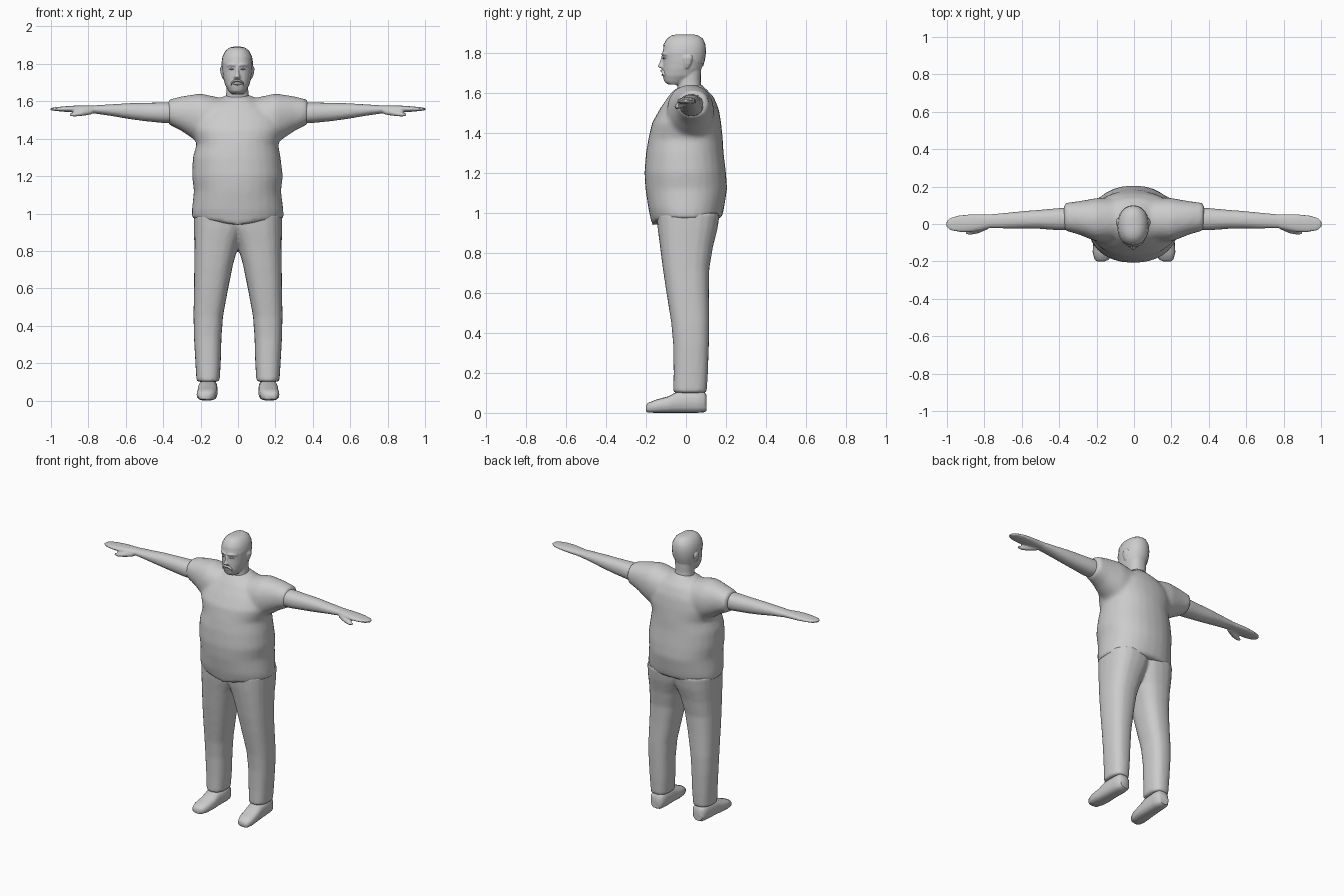
import bpy, bmesh, math
from mathutils import Vector

grey = bpy.data.materials.new("plain grey")
grey.diffuse_color = (0.6, 0.6, 0.6, 1)


def loft(bm, axis, rings, n=20, power=2.2, side=1, shift=None):
    """Skin oval rings given as (position, a_min, a_max, b_min, b_max) along an axis."""
    loops = []
    for t, a0, a1, b0, b1 in rings:
        loop = []
        for i in range(n):
            c, s = math.cos(2 * math.pi * i / n), math.sin(2 * math.pi * i / n)
            a = (a0 + a1) / 2 + (a1 - a0) / 2 * math.copysign(abs(c) ** (2 / power), c)
            b = (b0 + b1) / 2 + (b1 - b0) / 2 * math.copysign(abs(s) ** (2 / power), s)
            p = Vector({"x": (t, a, b), "y": (a, t, b), "z": (a, b, t)}[axis])
            if shift:
                p = shift(p)
            loop.append(bm.verts.new((p.x * side, p.y, p.z)))
        loops.append(loop)
    faces = [bm.faces.new(loops[0]), bm.faces.new(loops[-1])]
    for lo, hi in zip(loops, loops[1:]):
        for i in range(n):
            j = (i + 1) % n
            faces.append(bm.faces.new((lo[i], lo[j], hi[j], hi[i])))
    bmesh.ops.recalc_face_normals(bm, faces=faces)


def finish(name, bm, voxel=0, smooth=0, angle=50):
    """Make the object, optionally fusing overlapping volumes into one skin."""
    mesh = bpy.data.meshes.new(name)
    bm.to_mesh(mesh)
    bm.free()
    mesh.materials.append(grey)
    ob = bpy.data.objects.new(name, mesh)
    bpy.context.collection.objects.link(ob)
    bpy.ops.object.select_all(action="DESELECT")
    ob.select_set(True)
    bpy.context.view_layer.objects.active = ob
    if voxel:
        r = ob.modifiers.new("fuse", "REMESH")
        r.mode, r.voxel_size, r.use_smooth_shade = "VOXEL", voxel, True
        if smooth:
            m = ob.modifiers.new("soften", "SMOOTH")
            m.factor, m.iterations = 0.5, smooth
        bpy.ops.object.modifier_apply(modifier="fuse")
        if smooth:
            bpy.ops.object.modifier_apply(modifier="soften")
    bpy.ops.object.shade_smooth_by_angle(angle=math.radians(angle))
    return ob


# shirt: belly and chest, with sleeves running out from the shoulders
def hem(p):
    if p.z < 1.0:
        p.z -= 0.035 * max(0, -p.y / 0.18) * max(0, 1 - abs(p.x) / 0.2)
    return p


bm = bmesh.new()
loft(bm, "z", [
    (0.970, -.247, .245, -.170, .178), (1.02, -.247, .243, -.188, .190),
    (1.12, -.236, .230, -.203, .206), (1.20, -.246, .240, -.208, .200),
    (1.30, -.242, .228, -.200, .188), (1.37, -.222, .215, -.188, .184),
    (1.45, -.250, .245, -.170, .176), (1.52, -.230, .230, -.130, .164),
    (1.58, -.160, .160, -.090, .138), (1.615, -.09, .09, -.060, .105),
    (1.635, -.065, .065, -.02, .085)], n=28, power=2.2, shift=hem)
for s in (1, -1):
    loft(bm, "x", [
        (0.02, -.08, .13, 1.36, 1.605), (0.12, -.095, .14, 1.36, 1.625),
        (0.20, -.095, .140, 1.375, 1.642), (0.25, -.075, .130, 1.405, 1.635),
        (0.30, -.055, .122, 1.440, 1.627), (0.375, -.035, .112, 1.478, 1.608)],
        side=s)
finish("shirt", bm, 0.014, 5)

# collar band around the neck, lower at the front
bm = bmesh.new()
loft(bm, "z", [(1.595, -.082, .080, -.068, .095), (1.622, -.072, .070, -.052, .082),
               (1.626, -.064, .062, -.044, .074)],
     shift=lambda p: Vector((p.x, p.y, p.z + 0.22 * (p.y - 0.01) )))
finish("collar", bm)

# trousers: two legs joined at the hips
bm = bmesh.new()
for s in (1, -1):
    loft(bm, "z", [
        (0.100, .098, .222, -.064, .104), (0.20, .092, .228, -.062, .110),
        (0.34, .088, .236, -.064, .115), (0.45, .080, .238, -.074, .117),
        (0.60, .052, .236, -.098, .115), (0.72, .028, .234, -.116, .117),
        (0.83, -.002, .234, -.130, .135), (0.92, -.04, .236, -.142, .158),
        (1.00, -.06, .236, -.148, .170)], power=2.5, side=s)
finish("trousers", bm, 0.012, 3)

# shoes: rounded toe, higher at the ankle, turned slightly outward
for s, label in ((1, "left"), (-1, "right")):
    bm = bmesh.new()
    loft(bm, "y", [
        (-.200, .145, .185, .008, .035), (-.190, .122, .200, .002, .050),
        (-.150, .108, .212, 0, .066), (-.090, .104, .212, 0, .082),
        (-.040, .108, .212, 0, .108), (.050, .112, .212, 0, .112),
        (.088, .116, .208, .002, .110), (.102, .130, .196, .010, .090)],
        n=16, power=2.8, side=s,
        shift=lambda p: Vector((p.x - 0.06 * min(p.y, 0.05), p.y, p.z)))
    finish(label + "_shoe", bm)

# bare arms with flat hands and a thumb
for s, label in ((1, "left"), (-1, "right")):
    bm = bmesh.new()
    loft(bm, "x", [
        (0.30, -.030, .090, 1.480, 1.595), (0.40, -.034, .085, 1.484, 1.594),
        (0.50, -.026, .076, 1.494, 1.592), (0.58, -.024, .070, 1.505, 1.590),
        (0.68, -.024, .060, 1.522, 1.584), (0.77, -.022, .052, 1.535, 1.578),
        (0.81, -.032, .052, 1.537, 1.578), (0.87, -.043, .052, 1.540, 1.577),
        (0.93, -.044, .048, 1.544, 1.573), (0.98, -.036, .036, 1.549, 1.568),
        (1.002, -.018, .016, 1.553, 1.564)], side=s)
    loft(bm, "x", [
        (0.78, -.028, .010, 1.530, 1.562), (0.83, -.050, -.012, 1.522, 1.554),
        (0.87, -.058, -.030, 1.518, 1.542), (0.90, -.056, -.038, 1.520, 1.536)],
        n=10, side=s)
    finish(label + "_arm", bm, 0.007, 2)

# head with neck, nose, brow, eyes and ears
skull = [
    (1.640, -.036, .030, -.088, -.030), (1.655, -.050, .042, -.108, .010),
    (1.685, -.068, .060, -.117, .060), (1.72, -.078, .070, -.116, .078),
    (1.76, -.084, .076, -.114, .090), (1.80, -.086, .078, -.118, .096),
    (1.84, -.080, .072, -.110, .094), (1.868, -.064, .056, -.092, .080),
    (1.884, -.042, .034, -.068, .056), (1.889, -.020, .012, -.040, .030)]
bm = bmesh.new()
loft(bm, "z", skull, n=24)
loft(bm, "z", [(1.53, -.075, .068, -.030, .095), (1.60, -.066, .060, -.045, .080),
               (1.66, -.062, .055, -.040, .074), (1.73, -.062, .054, -.030, .076)])
loft(bm, "z", [(1.722, -.022, .014, -.130, -.10), (1.732, -.020, .012, -.142, -.10),
               (1.750, -.014, .006, -.133, -.10), (1.785, -.010, .002, -.122, -.10)], n=10)
for s in (1, -1):
    # ears
    loft(bm, "z", [(1.722, .074, .080, -.005, .012), (1.745, .070, .088, -.012, .026),
                   (1.775, .072, .093, -.014, .034), (1.790, .074, .086, -.004, .026)],
         n=10, side=s, shift=lambda p, s=s: Vector((p.x - 0.004 * s, p.y, p.z)))
    # brows
    loft(bm, "x", [(.010, -.126, -.10, 1.786, 1.798), (.035, -.120, -.09, 1.790, 1.802),
                   (.058, -.100, -.07, 1.786, 1.796)],
         n=8, side=s, shift=lambda p, s=s: Vector((p.x - 0.004 * s, p.y, p.z)))
finish("head", bm, 0.0055, 2)

# eyes and moustache
for s, label in ((1, "left"), (-1, "right")):
    bm = bmesh.new()
    loft(bm, "x", [(.018, -.114, -.10, 1.771, 1.774), (.030, -.117, -.09, 1.767, 1.779),
                   (.044, -.106, -.08, 1.770, 1.774)],
         n=10, side=s, shift=lambda p, s=s: Vector((p.x - 0.004 * s, p.y, p.z)))
    finish(label + "_eye", bm)
bm = bmesh.new()
for s in (1, -1):
    loft(bm, "x", [(-.002, -.129, -.10, 1.704, 1.717), (.020, -.125, -.095, 1.700, 1.715),
                   (.034, -.116, -.085, 1.683, 1.703)],
         n=10, side=s, shift=lambda p, s=s: Vector((p.x - 0.004 * s, p.y, p.z)))
finish("moustache", bm)
bm = bmesh.new()
loft(bm, "x", [(-.026, -.116, -.10, 1.690, 1.694), (-.004, -.123, -.10, 1.684, 1.694),
               (.018, -.116, -.10, 1.690, 1.694)], n=8)
finish("lower_lip", bm)

# hair cap: a slightly larger skull trimmed along a slanting hairline
bm = bmesh.new()
loft(bm, "z", [(t + (0.003 if t > 1.85 else 0), a - .003, b + .003, c - .003, d + .004)
               for t, a, b, c, d in skull], n=24)
bmesh.ops.bisect_plane(bm, geom=bm.verts[:] + bm.edges[:] + bm.faces[:],
                       plane_co=(0, -.11, 1.832), plane_no=(-.15, .5, 1),
                       clear_inner=True)
finish("hair", bm)
